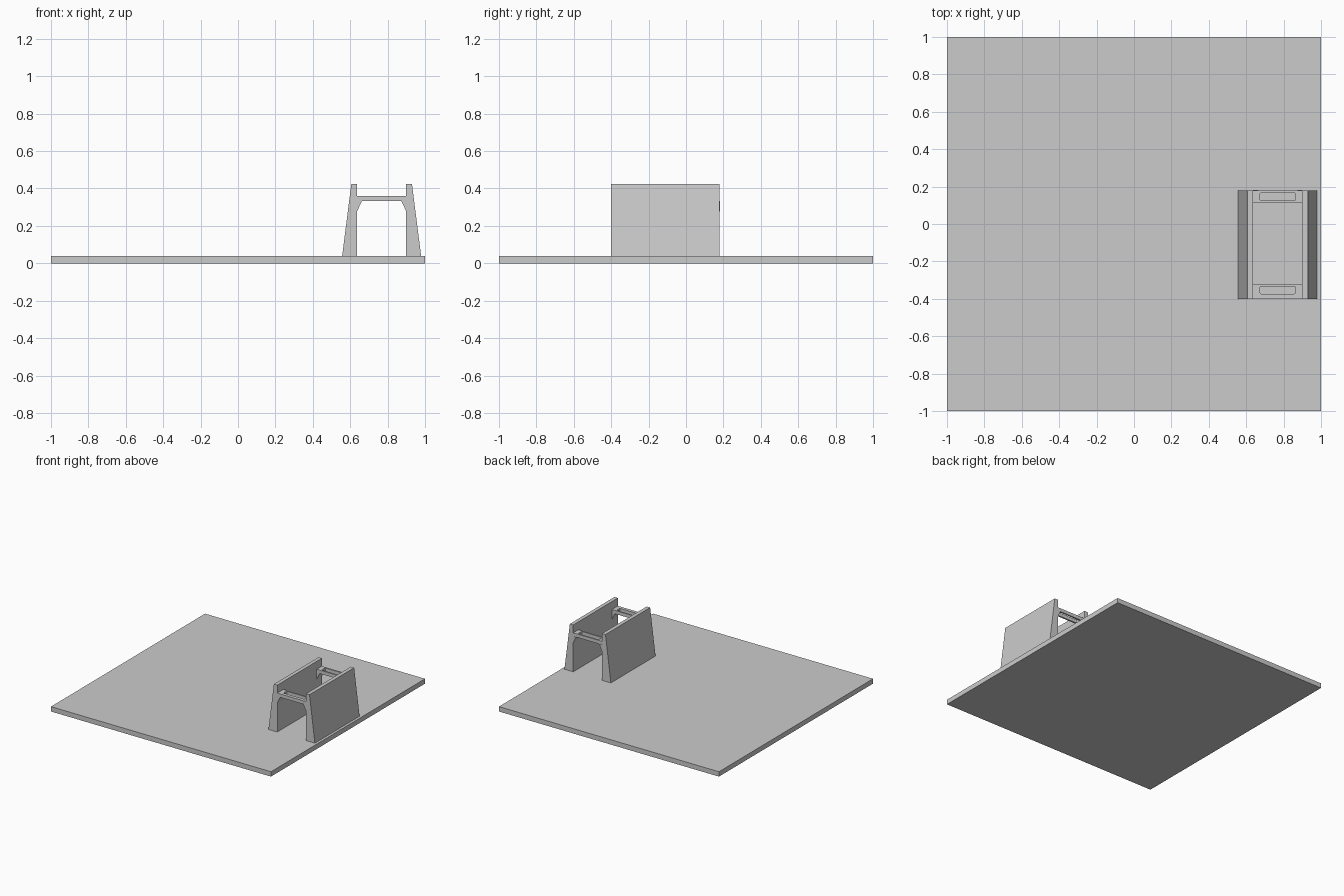
import bpy, bmesh

old = bpy.data.objects.get("Cube")
if old:
    bpy.data.objects.remove(old, do_unlink=True)

# One plain grey material
grey = bpy.data.materials.new("plain_grey")
grey.use_nodes = True
COLOUR = (0.6, 0.6, 0.6, 1)
grey.diffuse_color = COLOUR
grey.node_tree.nodes["Principled BSDF"].inputs["Base Color"].default_value = COLOUR

CENTRE = 0.768          # middle of the stand in x
FRONT, BACK = -0.4, 0.18
BASE_TOP = 0.04
BAR_LOW, BAR_TOP = 0.332, 0.36


def add_object(name, bm):
    bmesh.ops.recalc_face_normals(bm, faces=bm.faces)
    mesh = bpy.data.meshes.new(name)
    bm.to_mesh(mesh)
    bm.free()
    mesh.materials.append(grey)
    obj = bpy.data.objects.new(name, mesh)
    bpy.context.collection.objects.link(obj)
    return obj


def prism(name, profile, y0, y1):
    """Extrude an x-z outline along y."""
    bm = bmesh.new()
    face = bm.faces.new([bm.verts.new((x, y0, z)) for x, z in profile])
    out = bmesh.ops.extrude_face_region(bm, geom=[face])
    verts = [g for g in out["geom"] if isinstance(g, bmesh.types.BMVert)]
    bmesh.ops.translate(bm, verts=verts, vec=(0, y1 - y0, 0))
    return add_object(name, bm)


def box_outline(x0, x1, z0, z1):
    return [(x0, z0), (x1, z0), (x1, z1), (x0, z1)]


def slotted_bar(name, y0, y1, slot_y0, slot_y1):
    """Cross bar with a round-cornered slot cut through it."""
    bar = prism(name, box_outline(CENTRE - 0.131, CENTRE + 0.131, BAR_LOW, BAR_TOP), y0, y1)
    cutter = prism(name + "_cutter", box_outline(CENTRE - 0.094, CENTRE + 0.094, 0.3, 0.4),
                   slot_y0, slot_y1)
    bm = bmesh.new()
    bm.from_mesh(cutter.data)
    upright = [e for e in bm.edges if abs(e.verts[0].co.z - e.verts[1].co.z) > 0.05]
    bmesh.ops.bevel(bm, geom=upright, offset=0.006, segments=3, profile=0.5, affect='EDGES')
    bm.to_mesh(cutter.data)
    bm.free()
    cutter.hide_render = True
    cut = bar.modifiers.new("slot", 'BOOLEAN')
    cut.operation = 'DIFFERENCE'
    cut.solver = 'EXACT'
    cut.object = cutter
    # Bake the cut and drop the cutter
    graph = bpy.context.evaluated_depsgraph_get()
    baked = bpy.data.meshes.new_from_object(bar.evaluated_get(graph))
    bar.modifiers.clear()
    bar.data = baked
    bpy.data.objects.remove(cutter, do_unlink=True)


# Ground slab
prism("base_plate", box_outline(-1, 1, 0, BASE_TOP), -1, 1)

# Tapered side walls
for side, s in (("left", 1), ("right", -1)):
    wall = [(0.131, BASE_TOP), (0.211, BASE_TOP), (0.162, 0.425), (0.131, 0.425)]
    prism(side + "_wall", [(CENTRE + s * x, z) for x, z in wall], FRONT, BACK)

# Cross bars and their corner braces
for end, y0, y1, slot in (("front", FRONT, -0.322, (-0.373, -0.333)),
                          ("back", 0.112, BACK, (0.125, 0.167))):
    slotted_bar(end + "_cross_bar", y0, y1, *slot)
    brace_end = y1 + 0.002 if end == "back" else y1
    for side, s in (("left", 1), ("right", -1)):
        brace = [(0.131, 0.278), (0.131, BAR_LOW), (0.106, BAR_LOW)]
        prism(f"{end}_{side}_brace", [(CENTRE + s * x, z) for x, z in brace], y0, brace_end)
